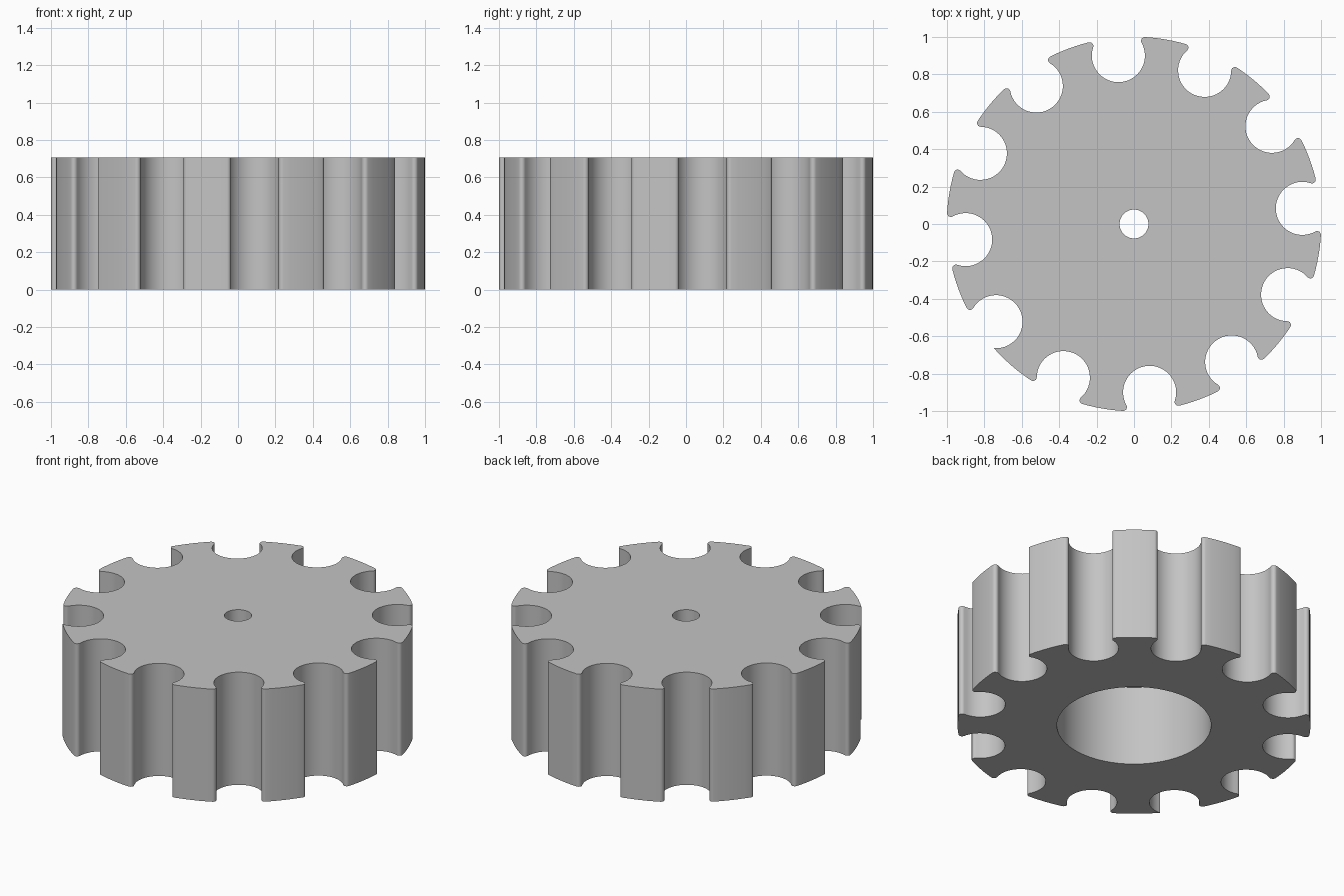
import bpy, bmesh
from math import sin, cos, atan2, acos, pi, radians, sqrt
from mathutils import Vector, Matrix

if "Cube" in bpy.data.objects:
    bpy.data.objects.remove(bpy.data.objects["Cube"], do_unlink=True)

HEIGHT, RIM = 0.705, 1.001
SLOTS, FIRST_ANGLE = 12, radians(95.3)
SLOT_R, SLOT_DIST = 0.142, 0.904
FILLET = 0.02
SHARP_SLOT = 4          # this slot has one unrounded lip

grey = bpy.data.materials.new("plain grey")
grey.use_nodes = True
colour = (0.55, 0.55, 0.55, 1)
grey.diffuse_color = colour
grey.node_tree.nodes["Principled BSDF"].inputs["Base Color"].default_value = colour


def arc(centre, radius, start, end, steps):
    return [centre + radius * Vector((cos(a), sin(a)))
            for a in (start + (end - start) * i / steps for i in range(steps + 1))]


def half_slot(fillet):
    """Slot wall from its deepest point to the rim, then the rounded lip."""
    d, reach = RIM - fillet, SLOT_R + fillet
    turn = acos((SLOT_DIST**2 + d**2 - reach**2) / (2 * SLOT_DIST * d))
    slot_c = Vector((SLOT_DIST, 0))
    lip_c = d * Vector((cos(turn), sin(turn)))
    out = lip_c - slot_c
    points = arc(slot_c, SLOT_R, pi, atan2(out.y, out.x), 16)
    if fillet:
        points += arc(lip_c, fillet, atan2(-out.y, -out.x), turn, 6)[1:]
    return points


def outline():
    points = []
    for k in range(SLOTS):
        before = [Vector((p.x, -p.y)) for p in reversed(half_slot(FILLET))]
        after = half_slot(0 if k == SHARP_SLOT else FILLET)
        # tooth face up to the next slot
        start = atan2(after[-1].y, after[-1].x)
        end = 2 * pi / SLOTS + atan2(before[0].y, before[0].x)
        tooth = arc(Vector((0, 0)), RIM, start, end, 6)[1:-1]
        spin = Matrix.Rotation(FIRST_ANGLE + k * 2 * pi / SLOTS, 2)
        points += [spin @ p for p in before + after[1:] + tooth]
    return points


def finish(name, bm):
    mesh = bpy.data.meshes.new(name)
    bmesh.ops.recalc_face_normals(bm, faces=bm.faces)
    bm.to_mesh(mesh)
    bm.free()
    mesh.materials.append(grey)
    obj = bpy.data.objects.new(name, mesh)
    bpy.context.collection.objects.link(obj)
    return obj


# slotted wheel body
bm = bmesh.new()
face = bm.faces.new([bm.verts.new((p.x, p.y, 0)) for p in outline()])
top = bmesh.ops.extrude_face_region(bm, geom=[face])["geom"]
bmesh.ops.translate(bm, vec=(0, 0, HEIGHT),
                    verts=[v for v in top if isinstance(v, bmesh.types.BMVert)])
wheel = finish("slotted_wheel", bm)
bpy.context.view_layer.objects.active = wheel
wheel.select_set(True)

# wide blind bore from below, narrow shaft hole through the top
for name, radius, low, high in (("bore_cutter", 0.4375, -0.1, 0.502),
                                ("shaft_cutter", 0.077, 0.3, 1)):
    bm = bmesh.new()
    bmesh.ops.create_cone(bm, cap_ends=True, segments=64, radius1=radius, radius2=radius,
                          depth=high - low, matrix=Matrix.Translation((0, 0, (low + high) / 2)))
    cutter = finish(name, bm)
    cutter.hide_render = True
    cut = wheel.modifiers.new(name, "BOOLEAN")
    cut.operation, cut.solver, cut.object = "DIFFERENCE", "EXACT", cutter
    bpy.ops.object.modifier_apply(modifier=cut.name)
    bpy.data.objects.remove(cutter, do_unlink=True)

bpy.ops.object.shade_smooth_by_angle(angle=radians(30))
